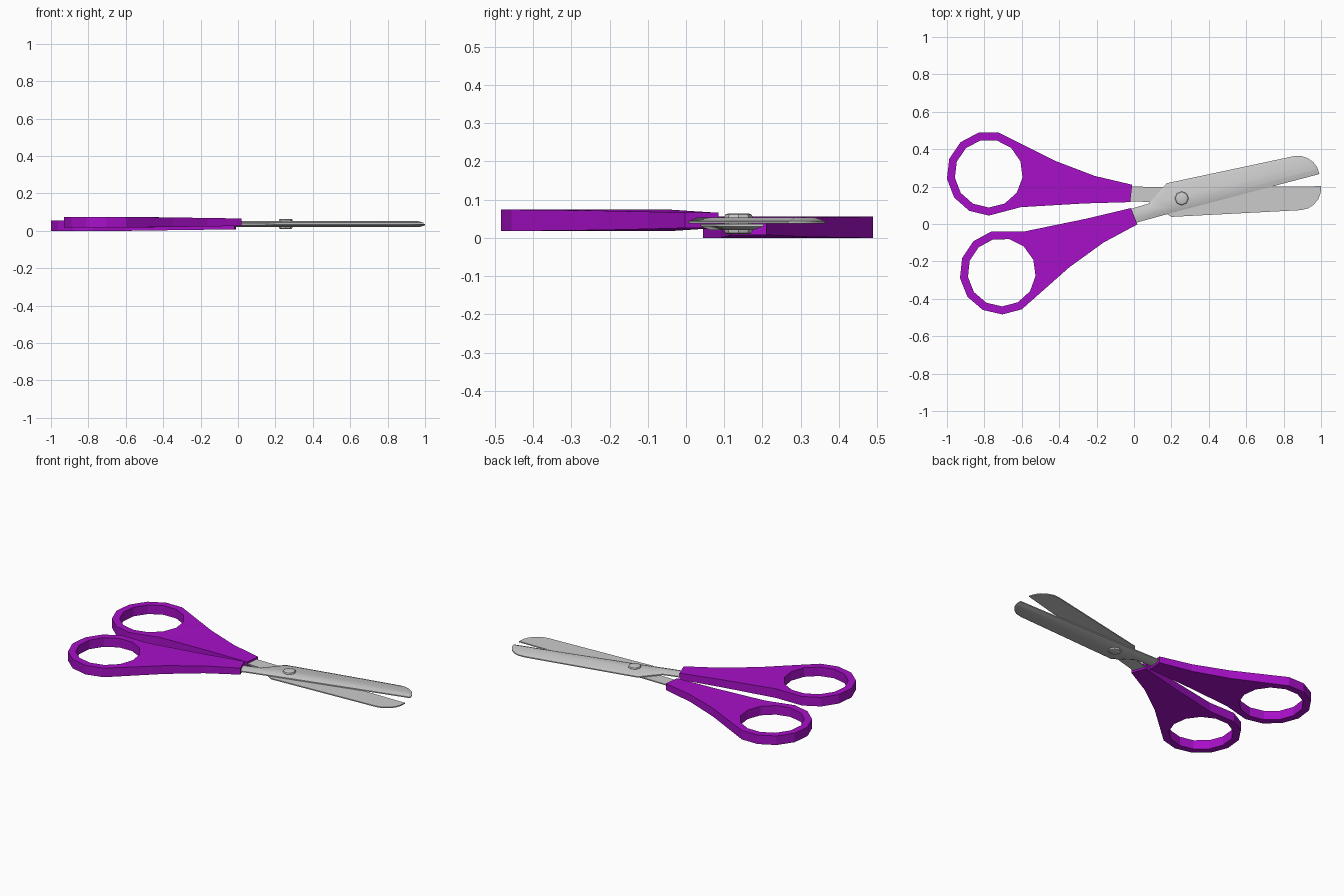
import bpy, bmesh
from math import sin, cos, radians, pi
from mathutils import Matrix, Vector

if "Cube" in bpy.data.objects:
    bpy.data.objects.remove(bpy.data.objects["Cube"])

PIVOT = Vector((0.255, 0.137, 0.037))
AXIS = Vector((cos(radians(7.5)), sin(radians(7.5)), 0))
# The second half is the first one turned over about the line through the pivot
FLIP = Matrix.Translation(PIVOT) @ Matrix.Rotation(pi, 4, AXIS) @ Matrix.Translation(-PIVOT)

purple = bpy.data.materials.new("purple_plastic")
purple.diffuse_color = (0.39, 0.005, 0.58, 1)
purple.use_nodes = True
purple.node_tree.nodes["Principled BSDF"].inputs["Base Color"].default_value = purple.diffuse_color


def finish(bm, name, mat=None, smooth=False):
    bmesh.ops.recalc_face_normals(bm, faces=bm.faces[:])
    me = bpy.data.meshes.new(name)
    bm.to_mesh(me)
    bm.free()
    ob = bpy.data.objects.new(name, me)
    bpy.context.collection.objects.link(ob)
    if mat:
        me.materials.append(mat)
    if smooth:
        bpy.context.view_layer.objects.active = ob
        ob.select_set(True)
        bpy.ops.object.shade_smooth_by_angle(angle=radians(35))
        ob.select_set(False)
    return ob


def flipped(ob, name):
    copy = ob.copy()
    copy.data = ob.data.copy()
    copy.name = name
    copy.data.transform(FLIP)
    bpy.context.collection.objects.link(copy)


def ring(r, ks):
    return [(-0.777 + r * cos(radians(21) + k * 2 * pi / 13),
             0.27 + r * sin(radians(21) + k * 2 * pi / 13)) for k in ks]


def loop_edges(bm, pts):
    vs = [bm.verts.new((x, y, 0)) for x, y in pts]
    return [bm.edges.new((vs[i - 1], vs[i])) for i in range(len(vs))]


# Handle: finger ring running into a tapered shank
bm = bmesh.new()
outer = ring(0.225, range(2, 10)) + [(-0.605, 0.09), (-0.265, 0.11), (-0.02, 0.117),
                                     (-0.01, 0.21), (-0.21, 0.257), (-0.42, 0.337)]
edges = loop_edges(bm, outer) + loop_edges(bm, ring(0.182, range(13)))
bmesh.ops.triangle_fill(bm, edges=edges, use_beauty=True, use_dissolve=False)
res = bmesh.ops.extrude_face_region(bm, geom=bm.faces[:])
top = {g for g in res["geom"] if isinstance(g, bmesh.types.BMVert)}
for v in bm.verts:
    t = min(1, max(0, (v.co.x + 0.6) / 0.58))
    half = 0.028 - 0.008 * t
    v.co.z = 0.028 + (half if v in top else -half)
handle = finish(bm, "upper_handle", purple)
flipped(handle, "lower_handle")

# Blade: flat inner face, bevelled outer face, with a tang into the handle
bm = bmesh.new()
pts = [(-0.06, 0.122), (0.08, 0.118), (0.11, 0.098), (0.199, 0.038), (0.89, 0.074),
       (0.93, 0.083), (0.96, 0.103), (0.985, 0.132), (0.998, 0.165), (1.0, 0.202),
       (0.2, 0.198), (-0.06, 0.2)]
face = bm.faces.new([bm.verts.new((x, y, 0.0365)) for x, y in pts])
res = bmesh.ops.extrude_face_region(bm, geom=[face])
cap = [g for g in res["geom"] if isinstance(g, bmesh.types.BMFace)][0]
for v in cap.verts:
    v.co.z = 0.03
bmesh.ops.inset_region(bm, faces=[cap], thickness=0.025, use_even_offset=True)
for v in cap.verts:
    v.co.z = 0.021
blade = finish(bm, "lower_blade", smooth=True)
flipped(blade, "upper_blade")

# Pivot screw: domed on both ends
bm = bmesh.new()
bmesh.ops.create_cone(bm, cap_ends=True, segments=8, radius1=0.037, radius2=0.037,
                      depth=0.054, matrix=Matrix.Translation(PIVOT))
rims = [e for e in bm.edges if abs(e.verts[0].co.z - e.verts[1].co.z) < 1e-5]
bmesh.ops.bevel(bm, geom=rims, offset=0.009, segments=2, profile=0.5, affect='EDGES')
finish(bm, "pivot_screw", smooth=True)
